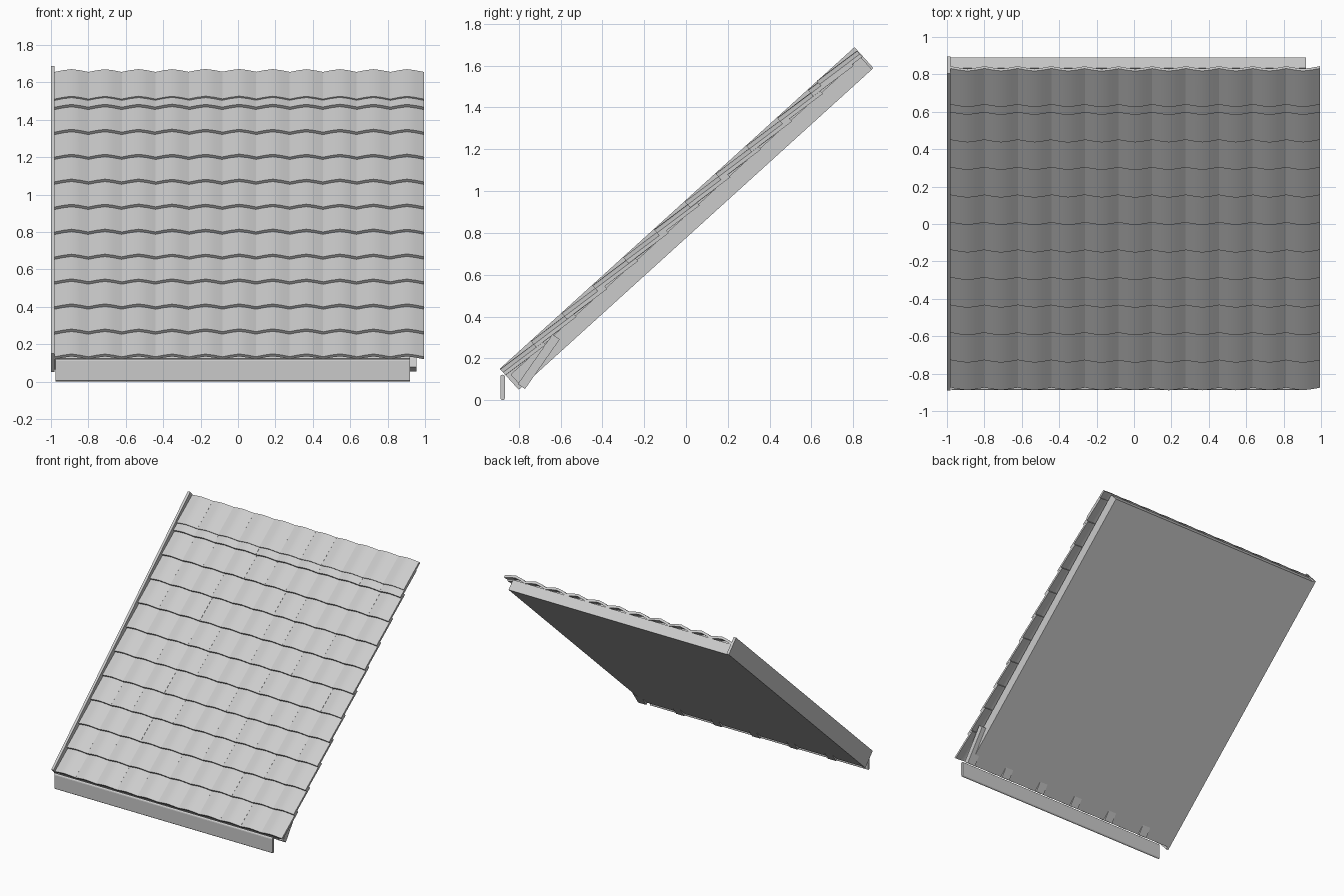
import bpy, bmesh, math, random
from mathutils import Matrix, Vector

random.seed(4)
cube = bpy.data.objects.get("Cube")
if cube:
    bpy.data.objects.remove(cube, do_unlink=True)

grey = bpy.data.materials.new("light grey")
grey.use_nodes = True
colour = (0.6, 0.6, 0.6, 1)
grey.diffuse_color = colour
grey.node_tree.nodes["Principled BSDF"].inputs["Base Color"].default_value = colour

# Roof frame: local y runs up the slope, local z points out of the roof
SLOPE = Matrix.Translation((0, -0.8, 0.05)) @ Matrix.Rotation(math.radians(42.2), 4, 'X')
LEFT, PITCH, TILE_W, TILE_L = -0.98, 0.1987, 0.1794, 0.24
COLUMNS, THICK, WAVE = 11, 0.018, 0.02


def finish(name, bm, matrix=Matrix()):
    bmesh.ops.recalc_face_normals(bm, faces=bm.faces)
    mesh = bpy.data.meshes.new(name)
    bm.to_mesh(mesh)
    bm.free()
    mesh.materials.append(grey)
    obj = bpy.data.objects.new(name, mesh)
    obj.matrix_world = matrix
    bpy.context.collection.objects.link(obj)
    return obj


def box(name, low, high, matrix=Matrix()):
    low, high = Vector(low), Vector(high)
    bm = bmesh.new()
    bmesh.ops.create_cube(bm, size=1)
    bmesh.ops.scale(bm, vec=high - low, verts=bm.verts)
    bmesh.ops.translate(bm, vec=(low + high) / 2, verts=bm.verts)
    return finish(name, bm, matrix)


def add_tile(bm, x, y, base, length):
    """One arched tile, its lower end raised to lap over the row below."""
    arch = [0, 0.6, 1, 0.6, 0]
    rings = []
    for along, lift in ((0, base), (length, base - 0.022)):
        points = [(x + TILE_W * i / 4, lift + WAVE * h) for i, h in enumerate(arch)]
        outline = points + [(px, pz - THICK) for px, pz in reversed(points)]
        rings.append([bm.verts.new((px, y + along, pz)) for px, pz in outline])
    count = len(rings[0])
    for i in range(count):
        j = (i + 1) % count
        bm.faces.new((rings[0][i], rings[0][j], rings[1][j], rings[1][i]))
    for ring in rings:
        for i in range(4):
            bm.faces.new((ring[i], ring[i + 1], ring[count - 2 - i], ring[count - 1 - i]))


# Tile rows, with a shorter-spaced row at the ridge
tile_rows = []
starts = [row * PITCH for row in range(11)] + [10 * PITCH + 0.06]
for row, start in enumerate(starts):
    bm = bmesh.new()
    ridge = row == len(starts) - 1
    for column in range(COLUMNS):
        base = 0.112 + random.uniform(-0.001, 0.001) + (0.004 if ridge else 0)
        add_tile(bm, LEFT + column * TILE_W, start, base, TILE_L)
    tile_rows.append(finish(f"tile_row_{row + 1}", bm, SLOPE))

bpy.ops.object.select_all(action='DESELECT')
for obj in tile_rows:
    obj.select_set(True)
bpy.context.view_layer.objects.active = tile_rows[0]
bpy.ops.object.shade_smooth_by_angle(angle=math.radians(35))

# Roof deck and verge board
box("roof_deck", (-0.985, 0.02, 0), (0.92, 2.28, 0.08), SLOPE)
box("verge_board", (-1.0, 0, 0), (-0.98, 2.29, 0.135), SLOPE)

# Eave brackets, set steeper than the deck
for i in range(6):
    turn = Matrix.Translation((0.92 - i * 0.33, -0.78, 0.06)) @ Matrix.Rotation(math.radians(55), 4, 'X')
    box(f"eave_bracket_{i + 1}", (-0.035, 0, -0.012), (0.035, 0.29, 0.03), turn)

# Eave fascia: a thin plate with rounded top and bottom edges
bm = bmesh.new()
ring = []
for step in range(12):
    angle = math.pi * step / 11 * 2 - math.pi / 11
    rise = 0.05 if math.sin(angle) > 0 else -0.05
    ring.append(bm.verts.new((-0.975, -0.877 + 0.011 * math.cos(angle),
                              0.061 + rise + 0.011 * math.sin(angle))))
face = bm.faces.new(ring)
swept = bmesh.ops.extrude_face_region(bm, geom=[face])["geom"]
bmesh.ops.translate(bm, vec=(1.895, 0, 0), verts=[v for v in swept if isinstance(v, bmesh.types.BMVert)])
finish("eave_fascia", bm)
